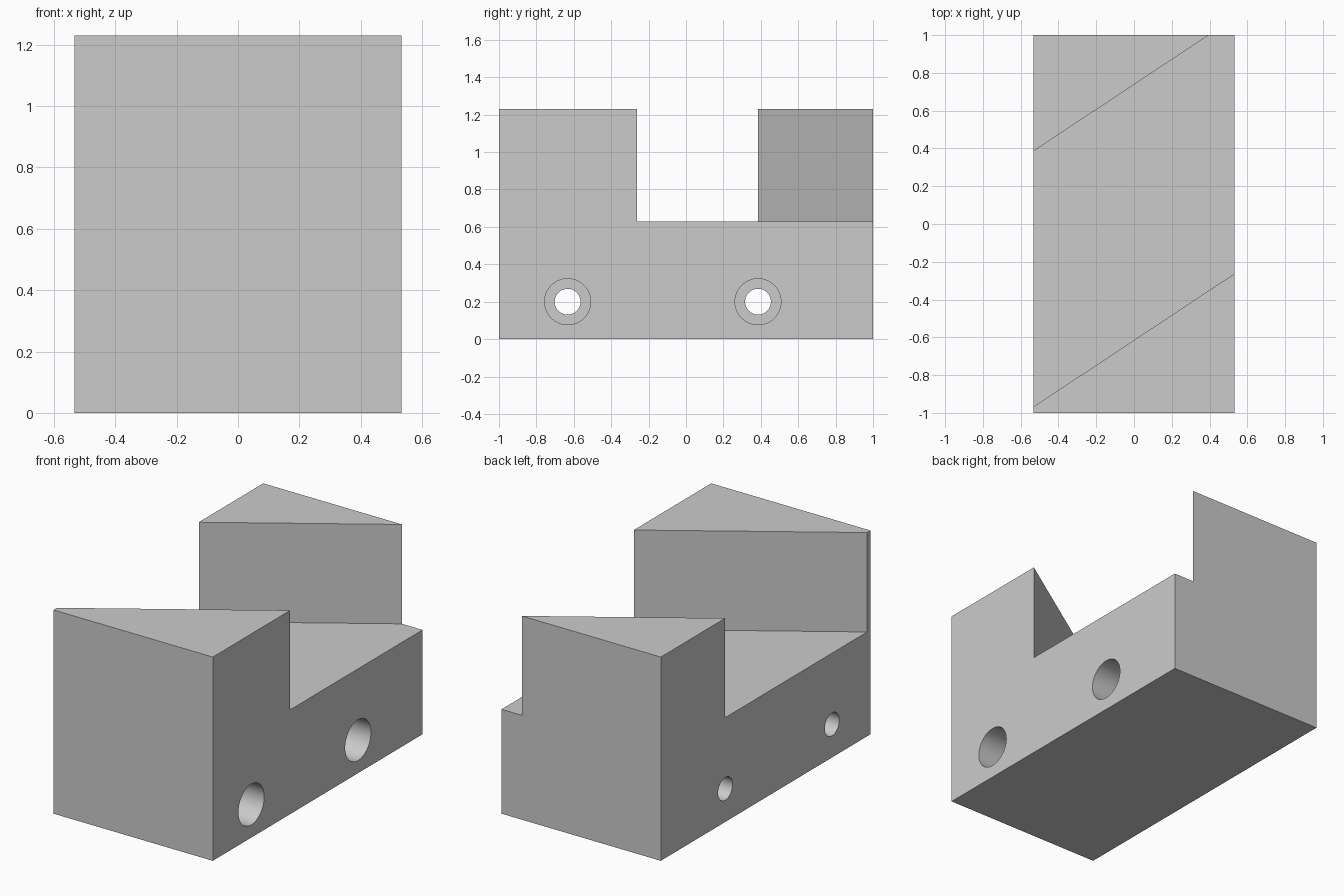
import bpy, bmesh, math

if "Cube" in bpy.data.objects:
    bpy.data.objects.remove(bpy.data.objects["Cube"])

WIDTH, LENGTH, HEIGHT, FLOOR = 1.064, 2.0, 1.23, 0.63
SLOPE = 0.662

grey = bpy.data.materials.new("plain grey")
grey.use_nodes = True
colour = (0.6, 0.6, 0.6, 1)
grey.diffuse_color = colour
grey.node_tree.nodes["Principled BSDF"].inputs["Base Color"].default_value = colour


def prism(name, outline, z0, z1):
    """Extrude a flat outline upwards into a solid."""
    bm = bmesh.new()
    face = bm.faces.new([bm.verts.new((x, y, z0)) for x, y in outline])
    top = bmesh.ops.extrude_face_region(bm, geom=[face])["geom"]
    verts = [g for g in top if isinstance(g, bmesh.types.BMVert)]
    bmesh.ops.translate(bm, verts=verts, vec=(0, 0, z1 - z0))
    bmesh.ops.recalc_face_normals(bm, faces=bm.faces)
    mesh = bpy.data.meshes.new(name)
    bm.to_mesh(mesh)
    bm.free()
    mesh.materials.append(grey)
    obj = bpy.data.objects.new(name, mesh)
    bpy.context.collection.objects.link(obj)
    return obj


def drill(name, radius, x0, x1, y, z):
    """Cylinder cutter lying along x."""
    bpy.ops.mesh.primitive_cylinder_add(
        vertices=64, radius=radius, depth=x1 - x0,
        location=((x0 + x1) / 2, y, z), rotation=(0, math.pi / 2, 0))
    obj = bpy.context.object
    obj.name = name
    obj.data.materials.append(grey)
    return obj


# Solid block
w, l = WIDTH / 2, LENGTH / 2
block = prism("slotted_block", [(-w, -l), (w, -l), (w, l), (-w, l)], 0, HEIGHT)

# Diagonal slot between the two jaws
reach = 0.8
front_y, back_y = -0.615, 0.738
slot = prism("slot_cutter", [
    (-reach, front_y - SLOPE * reach), (reach, front_y + SLOPE * reach),
    (reach, back_y + SLOPE * reach), (-reach, back_y - SLOPE * reach)],
    FLOOR, HEIGHT + 0.2)
cutters = [slot]

# Two counterbored cross holes, wide end on the +x side
for label, y in (("front", -0.633), ("back", 0.385)):
    cutters.append(drill(label + "_hole_cutter", 0.069, -0.7, 0.7, y, 0.2))
    cutters.append(drill(label + "_counterbore_cutter", 0.123, 0.13, 0.7, y, 0.2))

# Cut the block, then drop the cutters
bpy.ops.object.select_all(action="DESELECT")
block.select_set(True)
bpy.context.view_layer.objects.active = block
for cutter in cutters:
    mod = block.modifiers.new(cutter.name, "BOOLEAN")
    mod.operation = "DIFFERENCE"
    mod.solver = "EXACT"
    mod.object = cutter
    bpy.ops.object.modifier_apply(modifier=mod.name)
for cutter in cutters:
    bpy.data.objects.remove(cutter)

# Smooth bores, crisp edges
bpy.ops.object.shade_smooth_by_angle(angle=math.radians(30))
